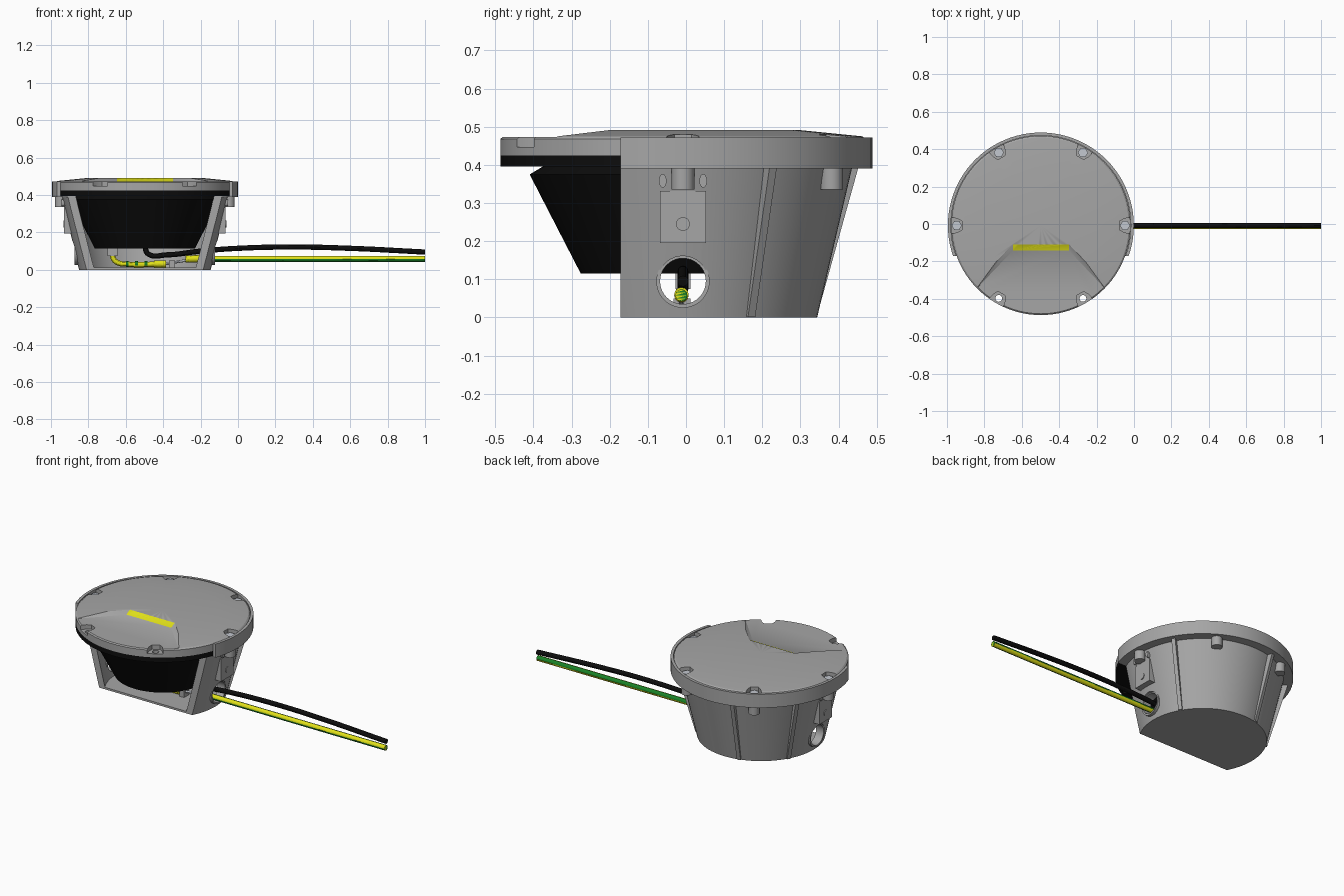
import bpy, bmesh, math
from mathutils import Vector, Matrix

if "Cube" in bpy.data.objects:
    bpy.data.objects.remove(bpy.data.objects["Cube"])

CX, CY = -0.498, -0.008        # axis of the fitting
FRONT_CUT = -0.172             # housing is open in front of this plane


def material(name, rgb):
    m = bpy.data.materials.new(name)
    m.use_nodes = True
    m.diffuse_color = (*rgb, 1)
    m.node_tree.nodes["Principled BSDF"].inputs["Base Color"].default_value = (*rgb, 1)
    return m


GREY = material("cast grey", (0.38, 0.38, 0.38))
BLACK = material("black", (0.004, 0.004, 0.004))
STEEL = material("pale steel", (0.55, 0.58, 0.63))
YELLOW = material("yellow", (0.76, 0.76, 0.01))
GREEN = material("green", (0.01, 0.22, 0.02))


def smooth(ob):
    bpy.ops.object.select_all(action='DESELECT')
    ob.select_set(True)
    bpy.context.view_layer.objects.active = ob
    bpy.ops.object.shade_smooth_by_angle(angle=math.radians(30))


def finish(name, bm, mat, matrix=Matrix()):
    bmesh.ops.recalc_face_normals(bm, faces=bm.faces)
    me = bpy.data.meshes.new(name)
    bm.to_mesh(me)
    bm.free()
    me.transform(Matrix.Translation((CX, CY, 0)) @ matrix)
    ob = bpy.data.objects.new(name, me)
    bpy.context.collection.objects.link(ob)
    if mat:
        me.materials.append(mat)
    smooth(ob)
    return ob


def lathe(name, profile, mat, matrix=Matrix(), steps=96):
    bm = bmesh.new()
    vs = [bm.verts.new((r, 0, z)) for r, z in profile]
    es = [bm.edges.new((a, b)) for a, b in zip(vs, vs[1:])]
    if profile[0][0] > 0:
        es.append(bm.edges.new((vs[-1], vs[0])))
    bmesh.ops.spin(bm, geom=vs + es, cent=(0, 0, 0), axis=(0, 0, 1),
                   angle=math.tau, steps=steps)
    bmesh.ops.remove_doubles(bm, verts=bm.verts, dist=1e-5)
    return finish(name, bm, mat, matrix)


def rod(name, r, z0, z1, mat, matrix=Matrix(), steps=24):
    return lathe(name, [(0, z0), (r, z0), (r, z1), (0, z1)], mat, matrix, steps)


def hull(name, points, mat, matrix=Matrix()):
    bm = bmesh.new()
    for p in points:
        bm.verts.new(p)
    bmesh.ops.convex_hull(bm, input=bm.verts)
    bmesh.ops.dissolve_limit(bm, angle_limit=0.01, verts=bm.verts, edges=bm.edges)
    return finish(name, bm, mat, matrix)


def box(name, lo, hi, mat, matrix=Matrix()):
    return hull(name, [(x, y, z) for x in (lo[0], hi[0]) for y in (lo[1], hi[1])
                       for z in (lo[2], hi[2])], mat, matrix)


def cut(ob, cutters):
    for c in cutters:
        mod = ob.modifiers.new("cut", 'BOOLEAN')
        mod.object, mod.solver = c, 'EXACT'
        bpy.context.view_layer.objects.active = ob
        bpy.ops.object.modifier_apply(modifier=mod.name)
        bpy.data.objects.remove(c)
    smooth(ob)


def around(deg, r=0, z=0):
    return Matrix.Rotation(math.radians(deg), 4, 'Z') @ Matrix.Translation((r, 0, z))


ALONG_X = Matrix.Rotation(math.pi / 2, 4, 'Y')
SIDES = (("left", 0), ("right", 180))

# Tapered cup housing with flange, open at the front and pierced at both sides
housing = lathe("housing", [(0, 0), (.352, 0), (.443, .39), (.497, .39), (.497, .472),
                            (.481, .472), (.481, .396), (.405, .396), (.318, .012), (0, .012)], GREY)
cutters = [box("front_cutter", (-1, -1, -1), (1, FRONT_CUT - CY, 1), None)]
for side, deg in SIDES:
    cutters.append(rod("port_cutter", .066, .25, .5, None, around(deg, 0, .095) @ ALONG_X, 40))
cut(housing, cutters)

# Stiffening ribs on the outside
for i, deg in enumerate((30, 105, 150)):
    hull(f"rib_{i + 1}", [(r, s * .011, z) for s in (-1, 1) for r, z in
                          ((.335, .001), (.36, .001), (.43, .392), (.473, .392))],
         GREY, around(deg))

# Bolt bosses below the flange and bolts in the lid
for i in range(4):
    rod(f"bolt_boss_{i + 1}", .03, .335, .392, GREY, around(i * 60, .45))
    rod(f"bolt_head_{i + 1}", .027, .43, .462, STEEL, around(i * 60, .45), 6)

# Side cable ports and mounting pads
for side, deg in SIDES:
    lathe(f"{side}_port_ring", [(.06, .325), (.07, .325), (.07, .376), (.06, .376)], GREY,
          around(deg, 0, .095) @ ALONG_X, 40)
    s = 1 if deg == 0 else -1
    box(f"{side}_mounting_pad", (.385, -.06, .195), (.432, .06, .332), GREY, around(deg))
    rod(f"{side}_pad_plug", .018, .42, .436, GREY, around(deg, 0, .245) @ ALONG_X)
    for k in (-1, 1):
        oval = Matrix.Translation((0, k * .053, .358)) @ ALONG_X @ Matrix.Diagonal((1.8, 1, 1, 1))
        rod(f"{side}_pad_slot_{'front' if k < 0 else 'back'}", .01, .41, .445, GREY,
            around(deg) @ oval)

# Lid with a low coned rim, a sloped light recess and six bolt pockets
lid = lathe("lid", [(0, .425), (.479, .425), (.479, .468), (.47, .475), (.31, .491), (0, .491)], GREY)
recess = hull("recess_cutter",
              [(s * x, y, z) for s in (-1, 1) for x, y, z in
               ((.15, -.134, .4735), (.55, -.554, .4735), (.15, -.092, .4955), (.55, -.512, .4955),
                (.55, -.7, .4735), (.55, -.7, .4955))], None)
pockets = [hull("pocket_cutter", [(r, s * w, z) for s in (-1, 1) for z in (.447, .52)
                                  for r, w in ((.42, .022), (.445, .036), (.52, .055))],
                None, around(i * 60)) for i in range(6)]
holes = [rod("hole_cutter", .018, .3, .6, None, around(d, .45)) for d in (240, 300)]
cut(lid, [recess] + pockets + holes)

# Light-emitting strip on the recess step
lid.data.materials.clear()
for m in (GREY, YELLOW):
    lid.data.materials.append(m)
for p in lid.data.polygons:
    n, c = p.normal, p.center
    strip = n.y < -.25 and abs(n.x) < .05 and c.z > .474 and -.16 < c.y < -.08
    p.material_index = 1 if strip else 0

# Black gasket and lamp body
gasket = lathe("gasket", [(0, .396), (.479, .396), (.479, .425), (0, .425)], BLACK)
cut(gasket, [rod("hole_cutter", .018, .3, .6, None, around(d, .45)) for d in (240, 300)])
lathe("lamp_body", [(0, .115), (.268, .115), (.402, .375), (.365, .397), (0, .397)], BLACK)


def cable(name, points, radius, mat, y=-.012):
    cu = bpy.data.curves.new(name, 'CURVE')
    cu.dimensions = '3D'
    cu.bevel_depth, cu.bevel_resolution, cu.use_fill_caps = radius, 4, True
    sp = cu.splines.new('BEZIER')
    sp.bezier_points.add(len(points) - 1)
    for bp, (x, z) in zip(sp.bezier_points, points):
        bp.co = (x, y, z)
        bp.handle_left_type = bp.handle_right_type = 'AUTO'
    ob = bpy.data.objects.new(name, cu)
    bpy.context.collection.objects.link(ob)
    bpy.ops.object.select_all(action='DESELECT')
    ob.select_set(True)
    bpy.context.view_layer.objects.active = ob
    bpy.ops.object.convert(target='MESH')
    ob = bpy.context.view_layer.objects.active
    ob.data.materials.clear()
    ob.data.materials.append(mat)
    smooth(ob)
    return ob


# Supply cable and earth cable leaving through the left port
cable("supply_cable", [(-.5, .13), (-.48, .085), (-.38, .08), (-.2, .1), (0, .115),
                       (.3, .122), (.6, .115), (1, .095)], .014, BLACK, -.008)
earth = cable("earth_cable", [(-.2, .058), (.4, .058), (1, .058)], .016, YELLOW)
earth.data.materials.append(GREEN)
for p in earth.data.polygons:
    dy, dz = p.center.y + .012, p.center.z - .058
    end = abs(p.normal.x) > .7
    p.material_index = int(dy > 0 if end else dy * dz > 0)

# Short earth lead, sleeves and terminal inside the housing
cable("earth_lead", [(-.67, .125), (-.67, .07), (-.65, .042), (-.59, .03), (-.4, .032)], .014, YELLOW)
cable("earth_lead_sleeve", [(-.45, .032), (-.385, .032)], .019, YELLOW)
cable("earth_cable_sleeve", [(-.28, .058), (-.19, .06)], .019, YELLOW)
for i, x in enumerate((-.6, -.55, -.5)):
    cable(f"earth_lead_band_{i + 1}", [(x, .031), (x + .015, .031)], .0155, GREEN)
box("earth_terminal", (.13, -.025, .01), (.16, .02, .05), GREY)
cable("terminal_pin", [(-.385, .032), (-.28, .05)], .007, STEEL)
box("lead_clip", (-.2, -.02, .075), (-.145, .02, .116), GREY)
